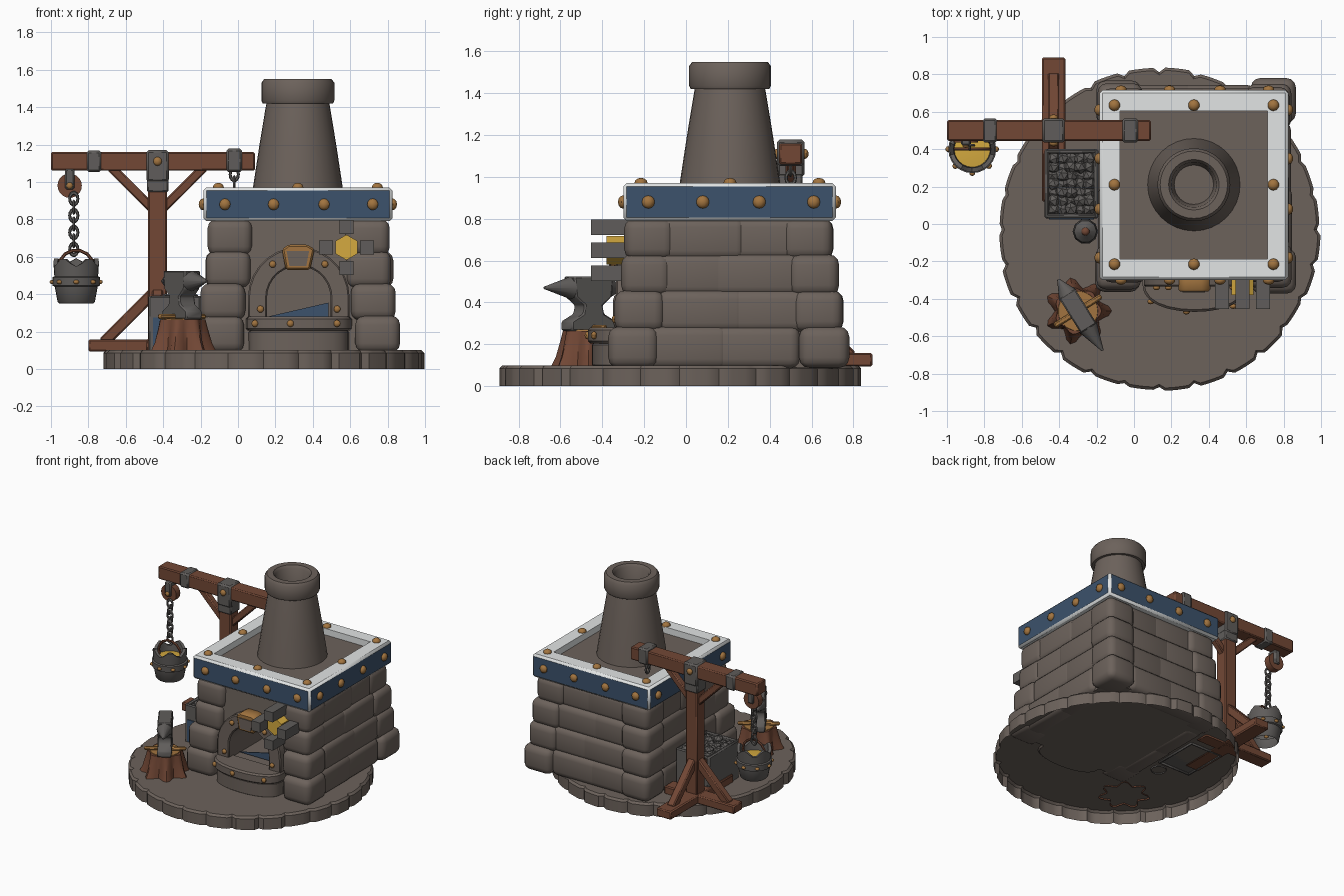
import bpy, bmesh, math, random
from mathutils import Vector, Matrix

random.seed(4)
if "Cube" in bpy.data.objects:
    bpy.data.objects.remove(bpy.data.objects["Cube"])


def material(name, r, g, b):
    m = bpy.data.materials.new(name)
    m.use_nodes = True
    m.diffuse_color = (r, g, b, 1)
    m.node_tree.nodes["Principled BSDF"].inputs["Base Color"].default_value = (r, g, b, 1)
    return m


STONE = material("warm stone", .15, .122, .105)
WOOD = material("brown wood", .17, .064, .036)
BLUE = material("slate blue", .045, .085, .15)
WHITE = material("pale trim", .76, .78, .78)
GOLD = material("molten gold", .66, .4, .05)
BRONZE = material("bronze", .36, .175, .05)
IRON = material("iron grey", .115, .108, .103)
made = []


def build(name, bm, *mats):
    bmesh.ops.recalc_face_normals(bm, faces=bm.faces)
    mesh = bpy.data.meshes.new(name)
    bm.to_mesh(mesh)
    bm.free()
    obj = bpy.data.objects.new(name, mesh)
    bpy.context.collection.objects.link(obj)
    for m in mats:
        mesh.materials.append(m)
    made.append(obj)
    return obj


def bevel(bm, width, segments=1):
    if width:
        bmesh.ops.bevel(bm, geom=bm.edges[:], offset=width, segments=segments,
                        profile=.5, affect='EDGES')


def box(name, center, size, mat, width=.008, segments=1, turn=None):
    bm = bmesh.new()
    bmesh.ops.create_cube(bm, size=1)
    bmesh.ops.scale(bm, vec=size, verts=bm.verts)
    bevel(bm, width, segments)
    bmesh.ops.transform(bm, matrix=Matrix.Translation(center) @ (turn or Matrix()), verts=bm.verts)
    return build(name, bm, mat)


def bar(name, a, b, w, mat):
    a, b = Vector(a), Vector(b)
    turn = (b - a).to_track_quat('Z', 'Y').to_matrix().to_4x4()
    return box(name, (a + b) / 2, (w, w, (b - a).length), mat, turn=turn)


def prism(name, pts, axis, lo, hi, mat, width=.01):
    """Extrude a flat outline along y or z."""
    bm = bmesh.new()
    face = bm.faces.new([bm.verts.new((p, lo, q) if axis == 'y' else (p, q, lo)) for p, q in pts])
    new = bmesh.ops.extrude_face_region(bm, geom=[face])["geom"]
    bmesh.ops.translate(bm, vec=(0, hi - lo, 0) if axis == 'y' else (0, 0, hi - lo),
                        verts=[v for v in new if isinstance(v, bmesh.types.BMVert)])
    bevel(bm, width)
    return build(name, bm, mat)


def lathe(name, profile, at, mat, steps=32, wobble=None):
    """Spin (radius, z) points round a vertical axis; wobble alters radius and height."""
    bm = bmesh.new()
    rings = []
    for i, (r, z) in enumerate(profile):
        ring = []
        for k in range(steps):
            t = math.tau * k / steps
            rr, zz = wobble(i, t, r, z) if wobble else (r, z)
            ring.append(bm.verts.new((at[0] + rr * math.cos(t), at[1] + rr * math.sin(t), zz)))
        rings.append(ring)
    for a, b in zip(rings, rings[1:]):
        for k in range(steps):
            j = (k + 1) % steps
            bm.faces.new((a[k], a[j], b[j], b[k]))
    bm.faces.new(rings[-1])
    return build(name, bm, mat)


def rivets(name, points, axis, r=.031, mat=BRONZE):
    bm = bmesh.new()
    squash = [r, r, r]
    squash[axis] = r * .75
    for p in points:
        bmesh.ops.create_uvsphere(bm, u_segments=10, v_segments=6, radius=1,
                                  matrix=Matrix.Translation(p) @ Matrix.Diagonal((*squash, 1)))
    build(name, bm, mat)


def ring(name, at, major, minor, mat, turn=(0, 0, 0), scale=(1, 1, 1)):
    bpy.ops.mesh.primitive_torus_add(location=at, rotation=turn, major_radius=major, minor_radius=minor,
                                     major_segments=14, minor_segments=6)
    obj = bpy.context.object
    obj.name, obj.scale = name, scale
    obj.data.materials.append(mat)
    made.append(obj)


def chain(name, x, y, top, count):
    for i in range(count):
        ring(name, (x, y, top - i * .045), .022, .008, IRON,
             (math.pi / 2, 0, (i % 2) * math.pi / 2), (1, 1.4, 1))


# Round paved base, open underneath, with notched stones on the rim
STONES, STEP = 28, 6
jitter = [random.uniform(-.008, .008) for _ in range(STONES)]


def notch(i, t, r, z):
    k = round(t / math.tau * STONES * STEP)
    if i == 3:
        return r, z
    return (r - .018 if k % STEP == 0 else r + jitter[k // STEP % STONES]), z


lathe("paved_base", [(.86, 0), (.86, .085), (.845, .1), (.8, .1)], (.135, -.03), STONE, STONES * STEP, notch)

# Furnace core with an arched fire opening
CX, CY = .325, .205


def arch(half, base, spring):
    pts = [(CX + half, base)]
    pts += [(CX + half * math.cos(a * math.pi / 14), spring + half * math.sin(a * math.pi / 14)) for a in range(15)]
    return pts + [(CX - half, base)]


bm = bmesh.new()
bmesh.ops.create_cube(bm, size=1)
for v in bm.verts:
    low = v.co.z < 0
    v.co = (CX + v.co.x * (.96 if low else .9), CY + v.co.y * (1.0 if low else .91), .09 if low else .85)
core = build("furnace_core", bm, STONE)
cutter = prism("opening_cutter", arch(.17, .27, .38), 'y', -.6, .12, STONE, 0)
cutter.hide_render = True
mod = core.modifiers.new("opening", 'BOOLEAN')
mod.operation, mod.object, mod.solver = 'DIFFERENCE', cutter, 'EXACT'
bpy.context.view_layer.objects.active = core
bpy.ops.object.modifier_apply(modifier=mod.name)
made.remove(cutter)
bpy.data.objects.remove(cutter)

# Stacked corner stones and soft wall stones, leaning inwards
ROWS, H = 4, .1725
for row in range(ROWS):
    z = .1 + H * (row + .5)
    hx, hy = .535 - .015 * row, .57 - .022 * row
    for sx in (-1, 1):
        for sy in (-1, 1):
            e = random.uniform(-.012, .008)
            box("corner_stone", (CX + sx * (hx - .12 + e), CY + sy * (hy - .12 + e), z),
                (.24, .24, H + .025), STONE, .05, 3)
        for n in range(2):
            e = random.uniform(-.006, .012)
            y = CY + (n - .5) * .34 + (.04 if row % 2 else -.04)
            box("side_wall_stone", (CX + sx * (hx - .1 + e), y, z), (.16, .42, H + .03), STONE, .045, 3)
    for n in range(2):
        x = CX + (n - .5) * .32 + (.04 if row % 2 else -.04)
        box("back_wall_stone", (x, CY + hy - .11 + e, z), (.4, .16, H + .03), STONE, .045, 3)

# Arch surround, keystone, hearth ledge and coals tray
outer, inner = arch(.272, .27, .38), arch(.17, .27, .38)
prism("arch_surround", outer + inner[::-1], 'y', -.335, -.2, STONE, .008)
prism("keystone", [(.255, .53), (.385, .53), (.41, .64), (.37, .665), (.27, .665), (.235, .64)], 'y', -.36, -.25, BRONZE)
prism("keystone_panel", [(.275, .55), (.365, .55), (.38, .63), (.26, .63)], 'y', -.367, -.355, STONE, 0)
for name, half, front, lo, hi in (("hearth_step", .27, .18, .09, .21), ("hearth_ledge", .285, .2, .205, .28)):
    curve = [(CX + half * math.cos(t * math.pi / 12), -.27 - front * math.sin(t * math.pi / 12) ** .6)
             for t in range(13)]
    prism(name, curve, 'z', lo, hi, STONE, .012)
prism("tray_front", [(.16, .28), (.485, .28), (.485, .355)], 'y', -.215, -.207, BLUE, 0)
rivets("arch_rivets", [(CX + s * x, -.34, z) for s in (-1, 1) for x, z in ((.205, .32), (.14, .56))], 1, .019)
rivets("ledge_rivets", [(.09, -.415, .243), (.28, -.47, .243), (.53, -.44, .243)], 1, .019)

# Gold hexagon surrounded by four square pegs
prism("gold_hexagon", [(.58 + .068 * math.sin(k * math.pi / 3), .65 + .068 * math.cos(k * math.pi / 3))
                       for k in range(6)], 'y', -.38, -.24, GOLD, 0)
for dx, dz in ((0, .11), (0, -.11), (.11, 0), (-.11, 0)):
    box("square_peg", (.58 + dx, -.35, .65 + dz), (.075, .21, .075), IRON, 0)

# Trimmed roof band with a recessed stone floor
bm = bmesh.new()
bmesh.ops.create_cube(bm, size=1)
bmesh.ops.transform(bm, matrix=Matrix.Translation((.32, .208, .88)) @ Matrix.Diagonal((1.01, 1.015, .18, 1)),
                    verts=bm.verts)
bevel(bm, .016)
bm.normal_update()
top = max(bm.faces, key=lambda f: f.calc_center_median().z)
bmesh.ops.inset_region(bm, faces=[top], thickness=.135)
floor = bmesh.ops.extrude_discrete_faces(bm, faces=[top])["faces"][0]
bmesh.ops.translate(bm, vec=(0, 0, -.05), verts=floor.verts)
bm.normal_update()
for f in bm.faces:
    if f == floor:
        f.material_index = 2
    elif max(abs(f.normal.x), abs(f.normal.y)) > .99 and f.calc_area() > .1:
        f.material_index = 1
build("roof_band", bm, WHITE, BLUE, STONE)
rivets("top_rivets", [(.32 + i * .425, .21 + j * .425, .972) for i in (-1, 0, 1) for j in (-1, 0, 1) if i or j], 2)
spots = (-.39, -.13, .14, .4)
rivets("band_rivets_front_back", [(.32 + s, y, .88) for s in spots for y in (-.302, .718)], 1)
rivets("band_rivets_sides", [(x, .21 + s, .88) for s in spots for x in (-.188, .828)], 0)

# Chimney with a collar and a hollow top
lathe("chimney", [(.25, .9), (.24, .97), (.205, 1.2), (.172, 1.4), (.168, 1.42), (.188, 1.42), (.195, 1.435),
                  (.195, 1.53), (.18, 1.55), (.135, 1.55), (.12, 1.53), (.105, 1.38)], (.32, .21), STONE)

# Crane: post, feet, braces, beam
PX, PY = -.43, .5
box("crane_post", (PX, PY, .59), (.1, .1, 1.0), WOOD)
box("crane_beam", (-.455, PY, 1.11), (1.09, .11, .1), WOOD)
box("crane_foot_across", (-.5, PY, .125), (.6, .11, .065), WOOD)
box("crane_foot_along", (PX, .505, .127), (.125, .77, .065), WOOD)
for name, d in (("left", (-1, 0)), ("back", (0, 1)), ("front", (0, -1))):
    bar("foot_brace_" + name, (PX + d[0] * .29, PY + d[1] * .29, .14),
        (PX + d[0] * .02, PY + d[1] * .02, .41), .06, WOOD)
for s in (-1, 1):
    bar("beam_brace", (PX + s * .02, PY, .85), (PX + s * .25, PY, 1.08), .05, WOOD)
for x, w, z, h in ((-.77, .08, 1.11, .115), (PX, .12, 1.085, .17), (-.02, .085, 1.115, .125)):
    box("beam_bracket", (x, PY, z), (w, .13, h), IRON, .012)
box("post_collar", (PX, PY, .99), (.115, .115, .09), IRON)
rivets("bracket_rivets", [(PX, y, 1.11) for y in (.432, .568)], 1, .024)
chain("short_chain", -.02, PY, 1.04, 2)

# Pulley, chain and pouring bucket
BX, BY = -.865, .4
bpy.ops.mesh.primitive_cylinder_add(vertices=20, radius=.065, depth=.05, location=(-.9, .46, .98),
                                    rotation=(math.pi / 2, 0, 0))
bpy.context.object.name = "pulley_wheel"
bpy.context.object.data.materials.append(WOOD)
made.append(bpy.context.object)
box("pulley_hanger", (-.9, .46, 1.015), (.05, .08, .11), IRON)
rivets("pulley_axle", [(-.9, .42, .98)], 1, .018)
chain("bucket_chain", -.878, .42, .91, 7)
lathe("bucket", [(.09, .35), (.1, .36), (.115, .44), (.126, .445), (.128, .49), (.117, .495), (.122, .57),
                 (.1, .57), (.095, .5)], (BX, BY), IRON, 24,
      lambda i, t, r, z: (r, z + (.022 * math.sin(5 * t) if i in (6, 7) else 0)))
lathe("molten_metal", [(.1, .51), (.05, .515)], (BX, BY), GOLD, 16)
rivets("bucket_rivets", [(BX + .127 * math.cos(k * math.pi / 4), BY + .127 * math.sin(k * math.pi / 4), .465)
                         for k in range(8)], 2, .016)
ring("bucket_handle", (BX, BY, .54), .095, .009, WOOD, (math.pi / 2, 0, 0))

# Coal bin with lumps
for s in (-1, 1):
    box("bin_side", (-.335 + s * .132, .215, .24), (.024, .37, .3), IRON)
    box("bin_end", (-.335, .215 + s * .173, .24), (.27, .024, .3), IRON)
box("bin_panel", (-.335, .027, .19), (.24, .008, .17), BLUE, 0)
box("bin_fill", (-.335, .215, .22), (.25, .34, .24), IRON, 0)
bm = bmesh.new()
for i in range(5):
    for j in range(7):
        spot = Vector((-.43 + i * .0475, .08 + j * .045, .345 + random.uniform(-.01, .025)))
        turn = Matrix.Rotation(random.uniform(0, 3), 4, (1, random.random(), 1))
        bmesh.ops.create_icosphere(bm, subdivisions=1, radius=.038, matrix=Matrix.Translation(spot) @ turn)
build("coal_lumps", bm, IRON)

# Small keg beside the bin
lathe("small_keg", [(.055, .09), (.068, .17), (.06, .25), (.02, .29)], (-.26, -.04), IRON, 10)
rivets("keg_knob", [(-.26, -.04, .295)], 2, .022, WOOD)

# Rooted stump with a pale cut top
AX, AY = -.3, -.465
lathe("stump", [(.155, .09), (.14, .14), (.125, .22), (.118, .265)], (AX, AY), WOOD, 42,
      lambda i, t, r, z: (r * (1 + (.2, .15, .1, .07)[i] * math.cos(7 * t)), z))
lathe("stump_top", [(.108, .262), (.106, .27)], (AX, AY), BRONZE, 21)

# Anvil lying across the stump: shaped side profile plus a horn
half_side = [(.125, .265), (.125, .31), (.06, .345), (.05, .385), (.1, .425), (.11, .525)]
anvil = prism("anvil_body", half_side + [(-x, z) for x, z in half_side[::-1]], 'y', -.05, .05, IRON, .007)
bm = bmesh.new()
for sign, length in ((1, .15), (-1, .1)):
    bmesh.ops.create_cone(bm, cap_ends=True, segments=12, radius1=.055, radius2=.006, depth=length,
                          matrix=Matrix.Translation((sign * (.1 + length / 2), 0, .47))
                          @ Matrix.Rotation(sign * math.pi / 2, 4, 'Y'))
horn = build("anvil_horns", bm, IRON)
for obj in (anvil, horn):
    obj.location = (AX, AY, 0)
    obj.rotation_euler.z = -math.radians(58)
for s in (-1, 1):
    box("anvil_strap", (AX + s * .07, AY + s * .045, .28), (.03, .13, .025), BRONZE,
        turn=Matrix.Rotation(-math.radians(58), 4, 'Z'))

# Smooth shading with sharp edges kept
bpy.ops.object.select_all(action='DESELECT')
for obj in made:
    obj.select_set(True)
bpy.context.view_layer.objects.active = made[0]
bpy.ops.object.shade_smooth_by_angle(angle=math.radians(38))
